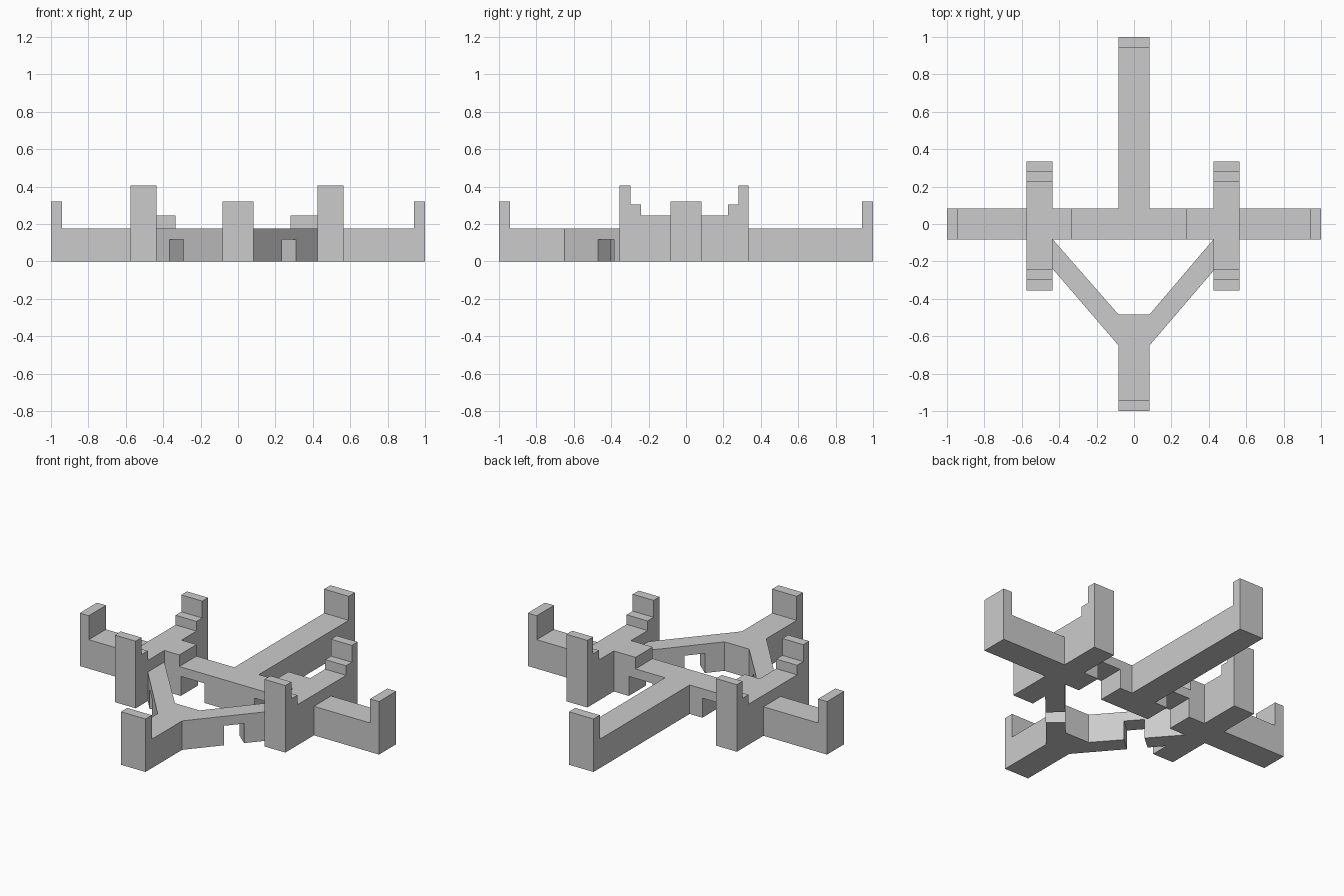
import bpy, bmesh, math
from mathutils import Matrix, Vector

cube = bpy.data.objects.get("Cube")
if cube:
    bpy.data.objects.remove(cube)

grey = bpy.data.materials.new("plain grey")
grey.use_nodes = True
colour = (0.6, 0.6, 0.6, 1)
grey.diffuse_color = colour
grey.node_tree.nodes["Principled BSDF"].inputs["Base Color"].default_value = colour

BAR, POST, NOTCH = 0.175, 0.32, 0.118
HALF, REACH, LIP = 0.082, 1.0, 0.94


def prism(name, outline, axis, start, end):
    """Extrude a 2D outline along an axis; outline holds the other two coordinates in order."""
    def place(a, b):
        coords = [a, b]
        coords.insert("xyz".index(axis), start)
        return coords
    bm = bmesh.new()
    face = bm.faces.new([bm.verts.new(place(a, b)) for a, b in outline])
    moved = bmesh.ops.extrude_face_region(bm, geom=[face])["geom"]
    offset = Vector([end - start if c == axis else 0 for c in "xyz"])
    bmesh.ops.translate(bm, vec=offset,
                        verts=[v for v in moved if isinstance(v, bmesh.types.BMVert)])
    bmesh.ops.recalc_face_normals(bm, faces=bm.faces)
    mesh = bpy.data.meshes.new(name)
    bm.to_mesh(mesh)
    bm.free()
    mesh.materials.append(grey)
    obj = bpy.data.objects.new(name, mesh)
    bpy.context.collection.objects.link(obj)
    return obj


def rect(a0, a1, b0, b1):
    return [(a0, b0), (a1, b0), (a1, b1), (a0, b1)]


def mirrored(half):
    """Complete a half outline by reflecting it across the first coordinate."""
    return half + [(-a, b) for a, b in reversed(half)]


# Cross bar with upturned ends and two slots underneath
prism("cross_bar", mirrored([
    (0.167, 0), (0.167, NOTCH), (0.325, NOTCH), (0.325, 0), (REACH, 0),
    (REACH, POST), (LIP, POST), (LIP, BAR)]), "y", -HALF, HALF)

# Rear arm with upturned end
prism("rear_arm", [(HALF, 0), (REACH, 0), (REACH, POST), (LIP, POST),
                   (LIP, BAR), (HALF, BAR)], "x", -HALF, HALF)

# Forked front arm, its end post, and the slots through both branches
fork = prism("front_fork", [
    (-HALF, -REACH), (HALF, -REACH), (HALF, -0.65), (0.425, -0.25), (0.425, -HALF),
    (HALF, -0.485), (-HALF, -0.485), (-0.435, -HALF), (-0.435, -0.24), (-HALF, -0.65)],
    "z", 0, BAR)
prism("front_post", rect(-HALF, HALF, -REACH, -LIP), "z", BAR, POST)

for x, y, angle in ((0.232, -0.392, 49.2), (-0.2875, -0.328, 130.9)):
    cutter = prism("slot_cutter", rect(-0.057, 0.057, -0.1, 0.1), "z", -0.1, NOTCH)
    cutter.data.transform(Matrix.Translation((x, y, 0))
                          @ Matrix.Rotation(math.radians(angle), 4, "Z"))
    cutter.hide_render = True
    cut = fork.modifiers.new("slot", "BOOLEAN")
    cut.operation, cut.solver, cut.object = "DIFFERENCE", "EXACT", cutter
    bpy.context.view_layer.objects.active = fork
    bpy.ops.object.modifier_apply(modifier=cut.name)
    bpy.data.objects.remove(cutter)

# Stepped cradles across the bar, each with an inner tab
SEAT, STEP, TOP = 0.245, 0.303, 0.405
cradle = [(-0.355, 0), (0.335, 0), (0.335, TOP), (0.28, TOP), (0.28, STEP),
          (0.225, STEP), (0.225, SEAT), (-0.24, SEAT), (-0.24, STEP),
          (-0.298, STEP), (-0.298, TOP), (-0.355, TOP)]
for side, x0, tab0, tab1 in (("right", -0.575, -0.435, -0.335), ("left", 0.425, 0.28, 0.425)):
    prism(side + "_cradle", cradle, "x", x0, x0 + 0.14)
    prism(side + "_tab", rect(tab0, tab1, -HALF, HALF), "z", BAR, SEAT)
